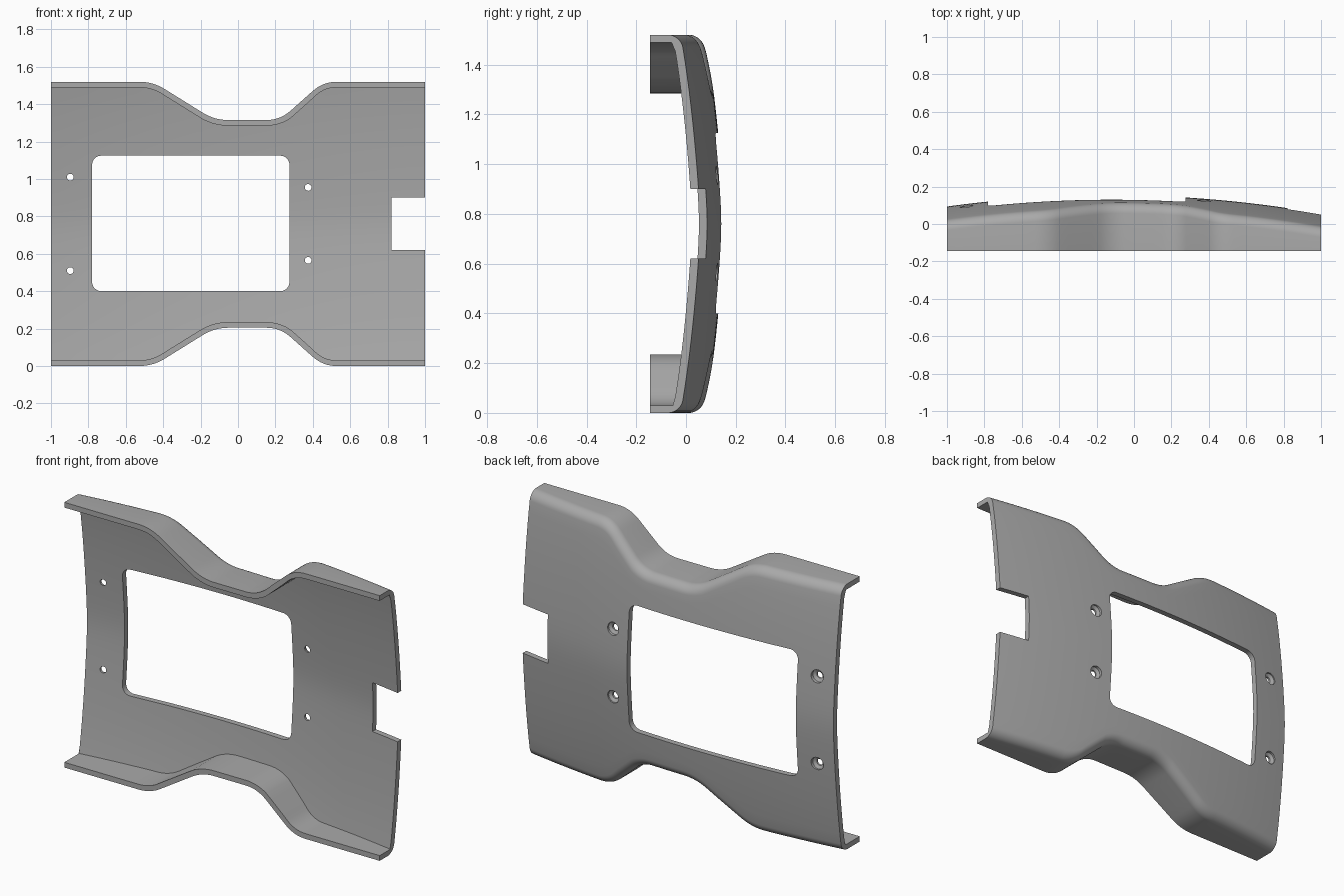
import bpy, bmesh, math
from mathutils import Vector

cube = bpy.data.objects.get("Cube")
if cube:
    bpy.data.objects.remove(cube)

MID = 0.76          # height of the horizontal symmetry plane
SHEET, LIP = 0.033, 0.03
LIP_END, ROUND = -0.145, 0.05

grey = bpy.data.materials.new("satin_grey")
grey.use_nodes = True
grey.diffuse_color = (0.4, 0.4, 0.4, 1)
grey.node_tree.nodes["Principled BSDF"].inputs["Base Color"].default_value = (0.4, 0.4, 0.4, 1)


def filleted(points, cut, steps=8):
    """Round the inner corners of an open path with short curves."""
    path = [Vector(points[0])]
    for a, b, c in zip(points, points[1:], points[2:]):
        a, b, c = Vector(a), Vector(b), Vector(c)
        p, q = b + (a - b).normalized() * cut, b + (c - b).normalized() * cut
        for i in range(steps + 1):
            t = i / steps
            path.append(p * (1 - t) ** 2 + b * 2 * t * (1 - t) + q * t * t)
    return path + [Vector(points[-1])]


def subdivided(path, longest=0.05):
    out = [path[0]]
    for a, b in zip(path, path[1:]):
        n = max(1, math.ceil((b - a).length / longest))
        out += [a.lerp(b, i / n) for i in range(1, n + 1)]
    return out


def crown(x, d):
    """Depth of the outer skin, bowed in both directions."""
    fall = 0.078 * (math.sqrt(d * d + 0.01) - 0.1) + 0.058 * d ** 3
    return 0.154 - 0.078 * (x + 0.12) ** 2 - fall


def half_section(x, top, stretch):
    """Outer and inner points from the middle to the lip end."""
    r, inner_top = ROUND * stretch, top - LIP * stretch
    outer = [(d, crown(x, d)) for d in [(top - r) * i / 12 for i in range(13)]]
    for i in range(1, 9):
        a = math.pi / 2 * i / 8
        d = top - r + r * math.sin(a)
        outer.append((d, crown(x, d) - ROUND * (1 - math.cos(a))))
    outer.append((top, LIP_END))
    n = len(outer) - 2
    inner = [(inner_top * i / n, crown(x, inner_top * i / n) - SHEET) for i in range(n + 1)]
    inner.append((inner_top, LIP_END))
    return outer, inner


def build_panel():
    # Waisted edge outline, measured from the symmetry plane
    outline = [(-1, MID), (-0.455, MID), (-0.125, 0.555), (0.225, 0.555), (0.455, MID), (1, MID)]
    path = subdivided(filleted(outline, 0.075))
    bm = bmesh.new()
    rings = []
    for i, p in enumerate(path):
        run = path[min(i + 1, len(path) - 1)] - path[max(i - 1, 0)]
        outer, inner = half_section(p.x, p.y, run.length / run.x)
        both = [[(-d, y) for d, y in side[:0:-1]] + side for side in (outer, inner)]
        ring = both[0] + both[1][::-1]
        rings.append([bm.verts.new((p.x, y, MID + d)) for d, y in ring])
    n = len(rings[0])
    for a, b in zip(rings, rings[1:]):
        for j in range(n):
            k = (j + 1) % n
            bm.faces.new((a[j], a[k], b[k], b[j]))
    for ring in (rings[0], rings[-1]):
        for j in range(n // 2 - 1):
            bm.faces.new((ring[j], ring[j + 1], ring[n - 2 - j], ring[n - 1 - j]))
    bmesh.ops.recalc_face_normals(bm, faces=bm.faces)
    return finish(bm, "curved_panel")


def finish(bm, name):
    mesh = bpy.data.meshes.new(name)
    bm.to_mesh(mesh)
    bm.free()
    mesh.materials.append(grey)
    ob = bpy.data.objects.new(name, mesh)
    bpy.context.collection.objects.link(ob)
    return ob


def box_cutter(name, x0, x1, z0, z1, radius=0.0):
    """Block through the sheet, its upright corners rounded."""
    bm = bmesh.new()
    corners = []
    centres = [(x1 - radius, z1 - radius), (x0 + radius, z1 - radius),
               (x0 + radius, z0 + radius), (x1 - radius, z0 + radius)]
    for q, (cx, cz) in enumerate(centres):
        for i in range(9 if radius else 1):
            a = math.pi / 2 * (q + i / 8)
            corners.append(bm.verts.new((cx + radius * math.cos(a), -0.3, cz + radius * math.sin(a))))
    face = bm.faces.new(corners)
    moved = bmesh.ops.extrude_face_region(bm, geom=[face])["geom"]
    bmesh.ops.translate(bm, vec=(0, 0.6, 0), verts=[v for v in moved if isinstance(v, bmesh.types.BMVert)])
    bmesh.ops.recalc_face_normals(bm, faces=bm.faces)
    return finish(bm, name)


def screw_cutter(name, x, z):
    """Turned profile: narrow bore opening into a countersink."""
    y = crown(x, abs(z - MID))
    bm = bmesh.new()
    rings = []
    for depth, r in ((y - 0.15, 0.018), (y - 0.022, 0.018), (y - 0.012, 0.036), (y + 0.1, 0.04)):
        rings.append([bm.verts.new((x + r * math.cos(a), depth, z + r * math.sin(a)))
                      for a in [math.tau * i / 24 for i in range(24)]])
    for a, b in zip(rings, rings[1:]):
        for j in range(24):
            k = (j + 1) % 24
            bm.faces.new((a[j], a[k], b[k], b[j]))
    bm.faces.new(rings[0])
    bm.faces.new(rings[-1])
    bmesh.ops.recalc_face_normals(bm, faces=bm.faces)
    return finish(bm, name)


panel = build_panel()

# Window, side notch and four screw holes
cutters = [box_cutter("window_cutter", -0.78, 0.275, 0.4, 1.125, 0.05),
           box_cutter("notch_cutter", 0.82, 1.2, 0.62, 0.9)]
for x, spread in ((-0.897, 0.25), (0.375, 0.195)):
    for side in (-1, 1):
        cutters.append(screw_cutter("screw_cutter", x, MID + side * spread))

bpy.ops.object.select_all(action='DESELECT')
bpy.context.view_layer.objects.active = panel
panel.select_set(True)
for cutter in cutters:
    cutter.hide_render = True
    cut = panel.modifiers.new("cut", 'BOOLEAN')
    cut.operation, cut.solver, cut.object = 'DIFFERENCE', 'EXACT', cutter
    bpy.ops.object.modifier_apply(modifier=cut.name)
    bpy.data.objects.remove(cutter)

bpy.ops.object.shade_smooth_by_angle(angle=math.radians(30))
